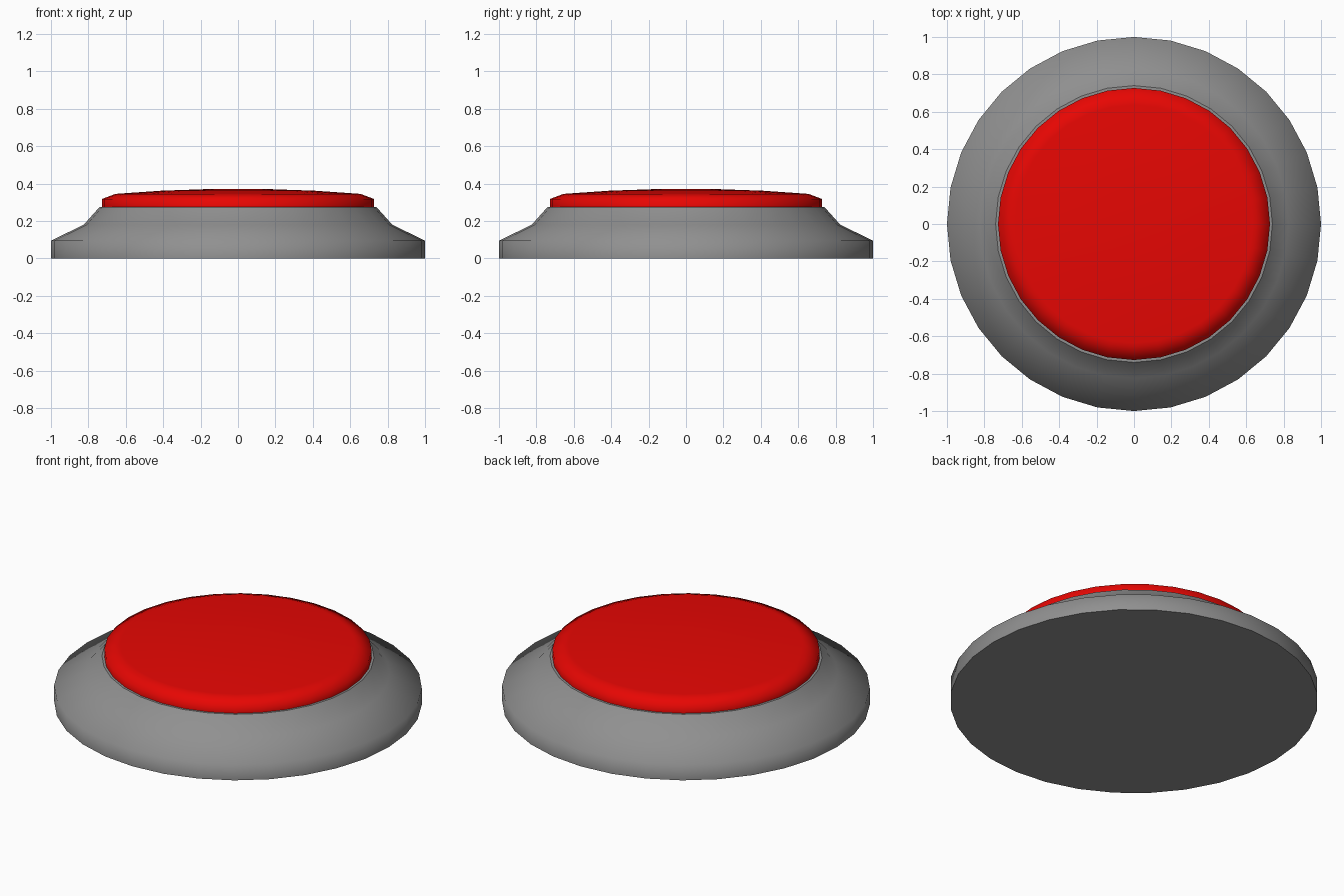
import bpy, bmesh, math

if "Cube" in bpy.data.objects:
    bpy.data.objects.remove(bpy.data.objects["Cube"])

SIDES = 32


def lathe(name, profile, color):
    """Revolve (radius, z) points around z; radius 0 points become poles."""
    bm = bmesh.new()
    rings = []
    for r, z in profile:
        if r == 0:
            rings.append([bm.verts.new((0, 0, z))] * SIDES)
        else:
            rings.append([bm.verts.new((r * math.cos(2 * math.pi * i / SIDES),
                                        r * math.sin(2 * math.pi * i / SIDES), z))
                          for i in range(SIDES)])
    for low, high in zip(rings, rings[1:]):
        for i in range(SIDES):
            j = (i + 1) % SIDES
            bm.faces.new(list(dict.fromkeys((low[i], low[j], high[j], high[i]))))
    # Close open ends with flat caps
    for ring, (r, z) in ((rings[0], profile[0]), (rings[-1], profile[-1])):
        if r > 0:
            bm.faces.new(ring)
    bmesh.ops.recalc_face_normals(bm, faces=bm.faces)
    mesh = bpy.data.meshes.new(name)
    bm.to_mesh(mesh)
    bm.free()
    obj = bpy.data.objects.new(name, mesh)
    bpy.context.collection.objects.link(obj)
    bpy.ops.object.select_all(action='DESELECT')
    obj.select_set(True)
    bpy.context.view_layer.objects.active = obj
    bpy.ops.object.shade_smooth_by_angle(angle=math.radians(75))
    # Keep the rims of the flat caps crisp
    rims = {key for p in mesh.polygons if len(p.vertices) == SIDES for key in p.edge_keys}
    for edge in mesh.edges:
        if edge.key in rims:
            edge.use_edge_sharp = True
    mat = bpy.data.materials.new(name + "_paint")
    mat.diffuse_color = color
    mat.use_nodes = True
    mat.node_tree.nodes["Principled BSDF"].inputs["Base Color"].default_value = mat.diffuse_color
    mesh.materials.append(mat)
    return obj


# Flared dark grey housing
lathe("housing", [(1, 0), (1, 0.095), (0.825, 0.18), (0.74, 0.275)],
      (0.28, 0.28, 0.28, 1))

# Slightly domed red push cap
lathe("push_cap", [(0.727, 0.27), (0.727, 0.318), (0.655, 0.345), (0.635, 0.3465),
                   (0.41, 0.362), (0.18, 0.37), (0, 0.37)], (0.8, 0.002, 0.001, 1))
